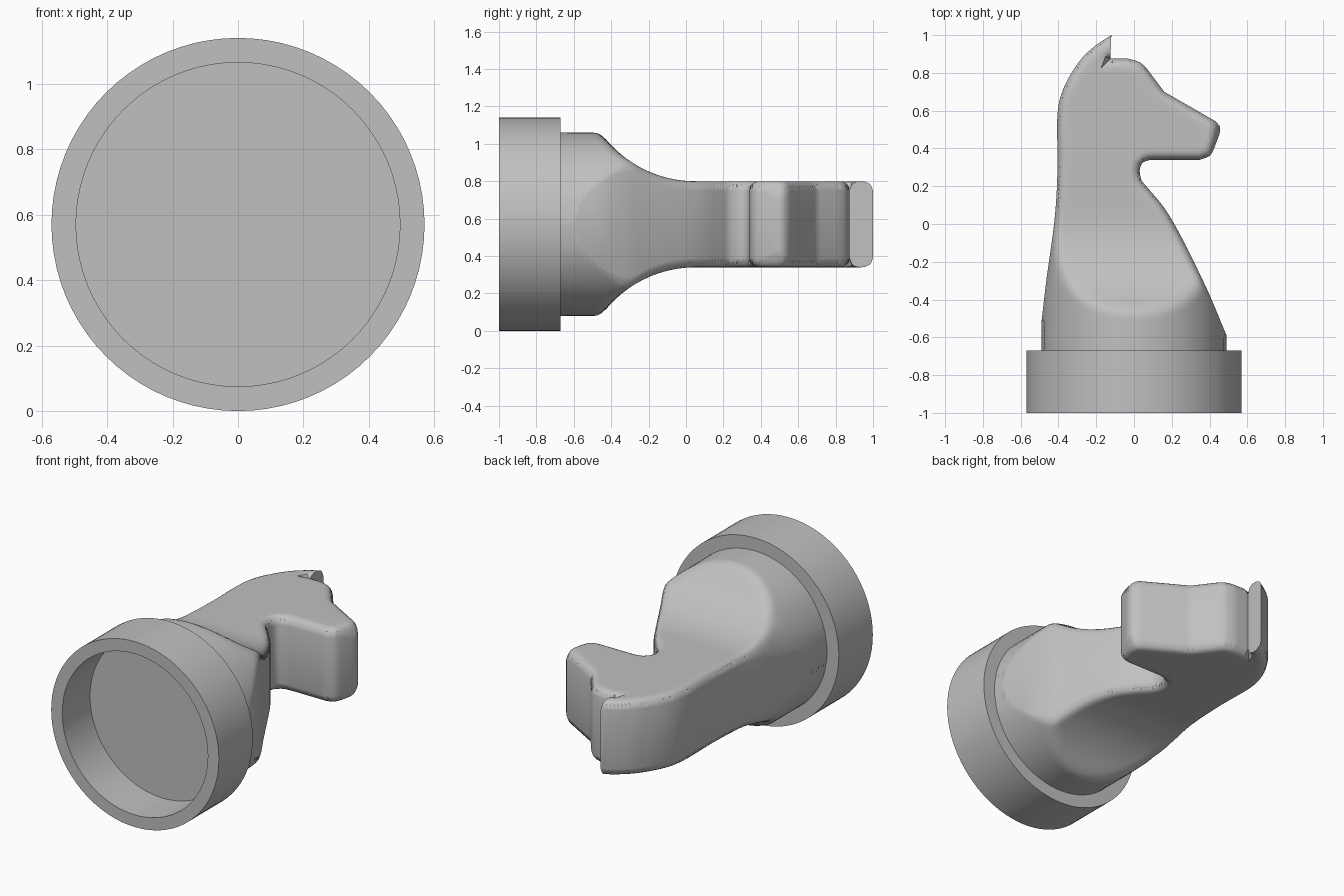
import bpy, bmesh, math
from mathutils import Vector, Matrix
from mathutils.geometry import delaunay_2d_cdt

cube = bpy.data.objects.get("Cube")
if cube:
    bpy.data.objects.remove(cube, do_unlink=True)

AXIS_Z = 0.57        # height of the lying centre line
BODY_R = 0.49        # radius of the round body stock
SLAB = 0.23          # half thickness of neck and head
SCOOP_R, SCOOP_Y = 0.62, 0.05
FILLET = 0.05

grey = bpy.data.materials.new("plain grey")
grey.use_nodes = True
grey.diffuse_color = (0.53, 0.53, 0.53, 1)
grey.node_tree.nodes["Principled BSDF"].inputs["Base Color"].default_value = grey.diffuse_color


def finish(bm, name, angle):
    """Turn a bmesh into a smooth-shaded grey object."""
    bmesh.ops.recalc_face_normals(bm, faces=bm.faces)
    mesh = bpy.data.meshes.new(name)
    bm.to_mesh(mesh)
    bm.free()
    mesh.materials.append(grey)
    obj = bpy.data.objects.new(name, mesh)
    obj.location.z = AXIS_Z
    bpy.context.collection.objects.link(obj)
    bpy.ops.object.select_all(action='DESELECT')
    obj.select_set(True)
    bpy.context.view_layer.objects.active = obj
    bpy.ops.object.shade_smooth_by_angle(angle=math.radians(angle))
    return obj


# Round base: a turned cup, hollow underneath
def make_base():
    bm = bmesh.new()
    profile = [(0, -0.73), (0.495, -0.73), (0.495, -1), (0.57, -1), (0.57, -0.67), (0, -0.67)]
    verts = [bm.verts.new((r, y, 0)) for r, y in profile]
    edges = [bm.edges.new(pair) for pair in zip(verts, verts[1:])]
    bmesh.ops.spin(bm, geom=verts + edges, cent=(0, 0, 0), axis=(0, 1, 0),
                   angle=math.tau, steps=80)
    bmesh.ops.remove_doubles(bm, verts=bm.verts, dist=0.0005)
    finish(bm, "round_base", 30)


# Side silhouette of the horse, as straight and curved runs
RUNS = [
    (False, [(-0.49, -0.7), (0.49, -0.7), (0.49, -0.59)]),
    (True, [(0.49, -0.59), (0.37, -0.31), (0.19, 0.04), (0.04, 0.23)]),           # chest
    (True, [(0.04, 0.23), (0.03, 0.28), (0.045, 0.325), (0.09, 0.34)]),           # throat
    (False, [(0.09, 0.34), (0.35, 0.34)]),                                        # jaw
    (True, [(0.35, 0.34), (0.4, 0.36), (0.42, 0.39)]),
    (False, [(0.42, 0.39), (0.453, 0.476)]),                                      # muzzle
    (True, [(0.453, 0.476), (0.455, 0.515), (0.43, 0.545)]),
    (False, [(0.43, 0.545), (0.16, 0.7), (0.07, 0.82)]),                          # face
    (True, [(0.07, 0.82), (0.03, 0.857), (-0.03, 0.875)]),
    (False, [(-0.03, 0.875), (-0.125, 0.875), (-0.12, 1)]),                       # ear
    (True, [(-0.12, 1), (-0.21, 0.94), (-0.29, 0.86), (-0.37, 0.725), (-0.405, 0.58),
            (-0.405, 0.29), (-0.42, 0.03), (-0.463, -0.29), (-0.49, -0.52)]),     # mane
    (False, [(-0.49, -0.52), (-0.49, -0.7)]),
]


def sample_run(curved, points):
    pts = [Vector(p) for p in points]
    ext = [2 * pts[0] - pts[1]] + pts + [2 * pts[-1] - pts[-2]]
    out = []
    for a, b, c, d in zip(ext, ext[1:], ext[2:], ext[3:]):
        steps = max(2, math.ceil((c - b).length / 0.025))
        for i in range(steps):
            t = i / steps
            if curved:
                out.append(0.5 * (2 * b + (c - a) * t + (2 * a - 5 * b + 4 * c - d) * t ** 2
                                  + (3 * b - a - 3 * c + d) * t ** 3))
            else:
                out.append(b.lerp(c, t))
    return out


def distance(p, segments):
    best = 9.0
    for a, b in segments:
        ab = b - a
        t = min(1, max(0, (p - a).dot(ab) / ab.length_squared))
        best = min(best, (a + ab * t - p).length)
    return best


def half_thickness(p, rounded):
    """Round stock scooped down to a slab, with a fillet along the silhouette."""
    stock = math.sqrt(max(0, BODY_R ** 2 - p.x ** 2))
    run = min(SCOOP_R, max(0, SCOOP_Y - p.y))
    scoop = SLAB + SCOOP_R - math.sqrt(SCOOP_R ** 2 - run ** 2)
    blend = 0.05
    k = max(0, blend - abs(stock - scoop)) / blend
    h = min(stock, scoop) - k * k * blend / 4
    # The fillet fades out where the round body takes over
    t = min(1, max(0, (p.y + 0.5) / 0.3))
    radius = FILLET * t * t * (3 - 2 * t)
    d = distance(p, rounded) if radius > 0 else 1
    if d < radius:
        h -= radius - math.sqrt(max(0, radius ** 2 - (radius - d) ** 2))
    return max(h, 0.002)


def make_horse():
    outline = [p for run in RUNS for p in sample_run(*run)]
    n = len(outline)
    segments = list(zip(outline, outline[1:] + outline[:1]))
    # The inner side of the ear stays sharp
    rounded = [(a, b) for a, b in segments
               if not (max(a.x, b.x) < -0.1 and min(a.y, b.y) > 0.87 and abs(a.x - b.x) < 0.004)]

    # Inset rings for the fillet, then a regular grid inside
    points = list(outline)
    for inset in (0.0015, 0.006, 0.014, 0.026, 0.04, 0.055):
        for a, b in segments:
            side = Vector((a.y - b.y, b.x - a.x)).normalized()
            p = (a + b) / 2 + side * inset
            if distance(p, segments) > inset * 0.97:
                points.append(p)
    cell = 0.025
    for i in range(-20, 21):
        for j in range(-28, 41):
            p = Vector((i * cell, j * cell))
            if distance(p, segments) > 0.068:
                points.append(p)

    edges = [(i, (i + 1) % n) for i in range(n)]
    flat, _, tris, *_ = delaunay_2d_cdt(points, edges, [], 1, 1e-5)

    bm = bmesh.new()
    top, bottom = [], []
    for p in flat:
        h = half_thickness(p, rounded)
        top.append(bm.verts.new((p.x, p.y, h)))
        bottom.append(bm.verts.new((p.x, p.y, -h)))
    directed = set()
    for tri in tris:
        bm.faces.new([top[i] for i in tri])
        bm.faces.new([bottom[i] for i in reversed(tri)])
        directed.update(zip(tri, list(tri[1:]) + [tri[0]]))
    # Side walls around the silhouette
    for a, b in directed:
        if (b, a) not in directed:
            bm.faces.new((bottom[a], bottom[b], top[b], top[a]))
    loose = [v for v in bm.verts if not v.link_faces]
    bmesh.ops.delete(bm, geom=loose, context='VERTS')
    finish(bm, "horse_body", 40)


make_base()
make_horse()
